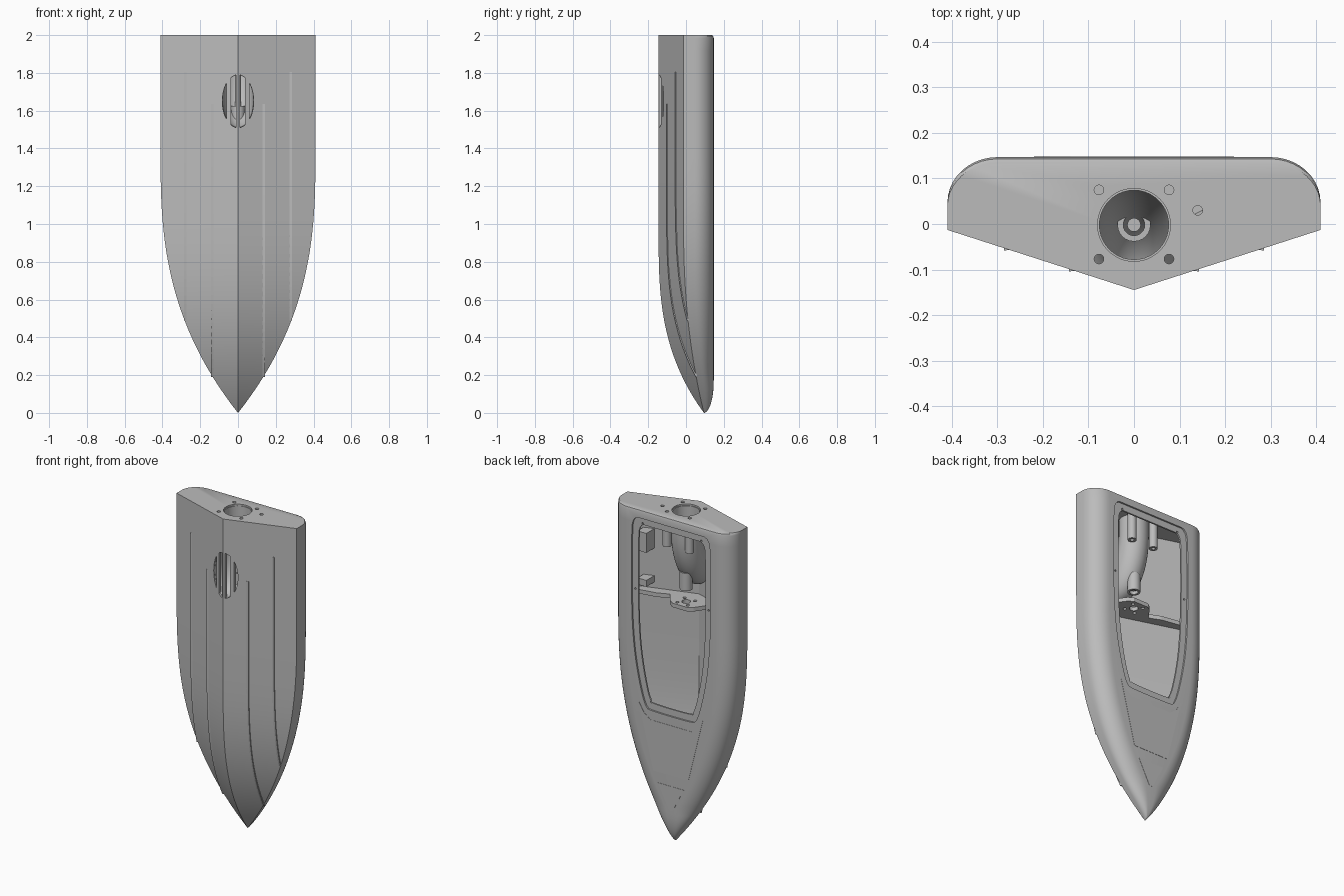
import bpy, bmesh, math
from mathutils import Vector, Matrix

cube = bpy.data.objects.get("Cube")
if cube:
    bpy.data.objects.remove(cube, do_unlink=True)

grey = bpy.data.materials.new("hull_grey")
grey.use_nodes = True
grey.diffuse_color = (0.5, 0.5, 0.5, 1)
grey.node_tree.nodes["Principled BSDF"].inputs["Base Color"].default_value = (0.5, 0.5, 0.5, 1)


# ---------- helpers ----------
def finish(bm, name):
    bmesh.ops.recalc_face_normals(bm, faces=bm.faces)
    me = bpy.data.meshes.new(name)
    bm.to_mesh(me)
    bm.free()
    me.materials.append(grey)
    ob = bpy.data.objects.new(name, me)
    bpy.context.collection.objects.link(ob)
    return ob


def activate(ob):
    bpy.ops.object.select_all(action='DESELECT')
    ob.select_set(True)
    bpy.context.view_layer.objects.active = ob


def smooth(ob, angle=30):
    activate(ob)
    bpy.ops.object.shade_smooth_by_angle(angle=math.radians(angle))


def loft(name, rings, closed=True, caps=True):
    bm = bmesh.new()
    rows = [[bm.verts.new(p) for p in r] for r in rings]
    n = len(rows[0])
    for a, b in zip(rows, rows[1:]):
        for i in range(n if closed else n - 1):
            j = (i + 1) % n
            bm.faces.new((a[i], a[j], b[j], b[i]))
    if caps:
        bm.faces.new(rows[0])
        bm.faces.new(rows[-1])
    return finish(bm, name)


def prism(name, pts, lo, hi, plane='xz'):
    put = (lambda p, h: (p[0], h, p[1])) if plane == 'xz' else (lambda p, h: (p[0], p[1], h))
    return loft(name, [[put(p, lo) for p in pts], [put(p, hi) for p in pts]])


def rod(name, x, y, z, r, depth, axis='Z', caps=True, segs=24):
    bm = bmesh.new()
    m = Matrix.Translation((x, y, z))
    if axis == 'Y':
        m = m @ Matrix.Rotation(math.pi / 2, 4, 'X')
    bmesh.ops.create_cone(bm, cap_ends=caps, segments=segs, radius1=r, radius2=r,
                          depth=depth, matrix=m)
    return finish(bm, name)


def thicken(ob, t, offset):
    mod = ob.modifiers.new("wall", 'SOLIDIFY')
    mod.thickness, mod.offset = t, offset
    activate(ob)
    bpy.ops.object.modifier_apply(modifier=mod.name)


def cut(ob, cutter):
    mod = ob.modifiers.new("cut", 'BOOLEAN')
    mod.operation, mod.solver, mod.object = 'DIFFERENCE', 'EXACT', cutter
    activate(ob)
    bpy.ops.object.modifier_apply(modifier=mod.name)
    bpy.data.objects.remove(cutter, do_unlink=True)


def both(half):
    return half + [(-x, z) for x, z in reversed(half) if x > 0]


def soften(pts, times=2):
    for _ in range(times):
        out = []
        for a, b in zip(pts, pts[1:] + pts[:1]):
            a, b = Vector(a), Vector(b)
            out += [tuple(a.lerp(b, .25)), tuple(a.lerp(b, .75))]
        pts = out
    return pts


# ---------- hull shape ----------
def ease(z, length, p):
    return max(0, 1 - z / length) ** p


def half_width(z):
    return .41 * (1 - ease(z, 1.35, 2.6))


def keel(z):
    return -.145 + .24 * ease(z, .95, 2.9)


def chine(z):
    return -.013 + .108 * ease(z, 1, 2.25)


def deck(z):
    return .095 + .052 * math.sqrt(1 - max(0, 1 - z / .17) ** 2)


def bottom(x, z):
    return keel(z) + (chine(z) - keel(z)) * abs(x) / half_width(z)


def section(z, inset=0, drop=0):
    w, k, c, d = half_width(z) - inset, keel(z) + inset, chine(z) + inset * .4, deck(z) - inset - drop
    rh, rv = min(.11, w * .75), min(.1, (d - c) * .65)
    half = [(w, c)]
    for i in range(11):
        a = math.pi / 2 * i / 10
        half.append((w - rh + rh * math.cos(a), d - rv + rv * math.sin(a)))
    pts = [(0, k)] + half + [(-x, y) for x, y in reversed(half)]
    return [(x, y, z) for x, y in pts]


stations = [max(.0005, 1.985 * (i / 44) ** 1.5) for i in range(45)]
rings = [section(z) for z in stations]
rings += [section(1.996, drop=.004), section(2, drop=.012)]
hull = loft("hull", rings)
cut(hull, loft("cavity", [section(.3 + 1.67 * i / 24, inset=.02) for i in range(25)]))

# ---------- deck opening with recessed ledge ----------
rim = soften(both([(.13, .78), (.175, .79), (.22, .95), (.255, 1.15), (.27, 1.4),
                   (.27, 1.83), (.26, 1.95), (.17, 1.95)]))


def scaled(pts, sx, sz):
    return [(x * sx, 1.365 + (z - 1.365) * sz) for x, z in pts]


cut(hull, prism("ledge_cut", rim, .137, .2))
cut(hull, prism("opening_cut", scaled(rim, .85, .93), .06, .2))
for s in (-1, 1):
    for x, z in ((.25, 1.5), (.2, 1.915), (.14, .83)):
        cut(hull, rod("screw_cut", s * x, .14, z, .006, .05, 'Y', segs=12))

# ---------- transom holes ----------
cut(hull, rod("jet_cut", 0, -.002, 2, .08, .1, segs=48))
bolts = [(sx * .077, y) for sx in (-1, 1) for y in (.075, -.077)]
for x, y in bolts + [(.14, .03)]:
    cut(hull, rod("bolt_cut", x, y, 2, .0105, .09, segs=20))

# ---------- intake slots in the bottom ----------
def slot(x0, x1, s):
    xs = [x0 + (x1 - x0) * i / 8 for i in range(9)]
    zs = [.14 * math.sqrt(max(.0004, 1 - (x / .083) ** 2)) for x in xs]
    return [(s * x, 1.65 + z) for x, z in zip(xs, zs)] + \
           [(s * x, 1.65 - z) for x, z in reversed(list(zip(xs, zs)))]


for s in (-1, 1):
    cut(hull, prism("slot_cut", slot(.01, .037, s), -.2, -.09))
    cut(hull, prism("slot_cut", slot(.06, .083, s), -.2, -.08))
smooth(hull)

# ---------- water duct from intake to transom ----------
duct_rings = []
for i in range(17):
    t = max(0, (i - 3) / 13)
    a = t * math.pi / 2
    cz = 1.99 - .04 * i if i < 3 else 1.87 - .22 * math.sin(a)
    cy = -.002 - .133 * (1 - math.cos(a))
    ring = []
    for j in range(40):
        b = math.tau * j / 40
        x = (.08 + .006 * t) * math.cos(b)
        v = .335 * abs(x) * t ** 4
        ring.append((x, cy + v + .08 * math.cos(a) * math.sin(b),
                     cz - .143 * math.sin(a) * math.sin(b)))
    duct_rings.append(ring)
duct = loft("water_duct", duct_rings, caps=False)
thicken(duct, .008, 0)
smooth(duct, 40)

# ---------- shaft and its sleeve ----------
smooth(rod("drive_shaft", 0, -.002, 1.7, .015, .34))
sleeve = rod("shaft_sleeve", 0, -.002, 1.57, .03, .11, caps=False)
thicken(sleeve, .013, 0)
smooth(sleeve)

# ---------- bolt bosses behind the transom ----------
for x, y in bolts:
    boss = rod("bolt_boss", x, y, 1.885, .018, .19, caps=False)
    thicken(boss, .013, 0)
    smooth(boss)

# ---------- spray rails ----------
for s in (-1, 1):
    for name, x, z0, z1 in (("outer_spray_rail", .28, .49, 1.805), ("inner_spray_rail", .137, .19, 1.635)):
        rows = []
        for i in range(31):
            z = z0 + (z1 - z0) * i / 30
            y = bottom(x - .007, z)
            rows.append([(s * (x - .007), y, z), (s * (x + .006), y - .001, z),
                         (s * (x + .006), bottom(x + .006, z) + .003, z)])
        loft(name, rows)

# ---------- motor mount bulkhead ----------
mount = prism("motor_mount", both([(0, -.13), (.393, -.005), (.393, .035), (.2, .0), (.13, -.03),
                                   (.08, .04), (.05, .06), (0, .06)]), 1.41, 1.435, 'xy')
cut(mount, rod("shaft_cut", 0, -.002, 1.42, .025, .1))
for i in range(4):
    a = math.pi / 4 + i * math.pi / 2
    cut(mount, rod("mount_cut", .05 * math.cos(a), -.002 + .05 * math.sin(a), 1.42, .01, .1, segs=16))

# ---------- servo brackets on the side ----------
for name, z0, z1 in (("upper_servo_bracket", 1.68, 1.8), ("lower_servo_bracket", 1.47, 1.51)):
    prism(name, [(.25, -.06), (.31, -.04), (.31, .03), (.25, .03)], z0, z1, 'xy')

# ---------- deck panels ----------
prism("deck_panel", both([(0, .725), (.14, .725), (.185, .76), (.22, .82), (.12, .417), (0, .417)]),
      .143, .1485)
prism("bow_panel", both([(0, .35), (.088, .35), (.012, .2)]), .143, .1485)
